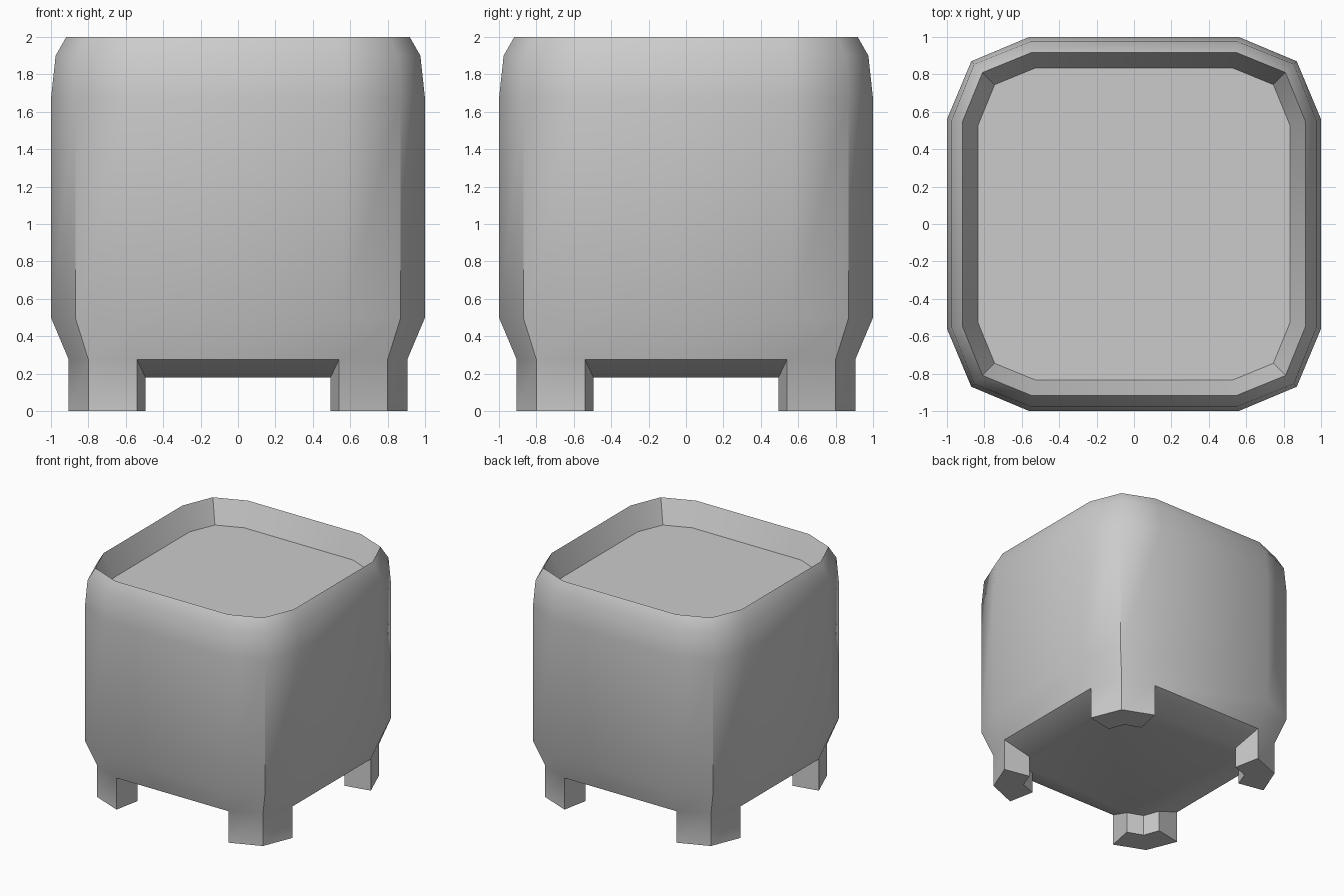
import bpy, bmesh, math

if "Cube" in bpy.data.objects:
    bpy.data.objects.remove(bpy.data.objects["Cube"])


def outline(side, corner, mid):
    """Twelve-sided rounded square, starting at the right-hand side, front end."""
    quarter = [(side, mid), (corner, corner), (mid, side)]
    pts = []
    for k in range(4):
        for x, y in quarter:
            for _ in range(k):
                x, y = -y, x
            pts.append((x, y))
    return pts


# profile rings: side distance, corner distance, half flat width, height
rings = [
    (0.68, 0.63, 0.495, 0.18),    # underside panel
    (0.905, 0.80, 0.54, 0.275),   # top of legs, outside
    (1.0, 0.87, 0.56, 0.50),
    (1.0, 0.87, 0.56, 1.67),
    (0.975, 0.855, 0.555, 1.90),
    (0.918, 0.81, 0.545, 2.0),    # rim
    (0.835, 0.745, 0.525, 1.80),  # recessed lid
]

bm = bmesh.new()
loops = [[bm.verts.new((x, y, z)) for x, y in outline(s, c, m)]
         for s, c, m, z in rings]
bm.faces.new(loops[0][::-1])
bm.faces.new(loops[-1])
leg_tops = []
for r, (lo, hi) in enumerate(zip(loops, loops[1:])):
    for i in range(12):
        j = (i + 1) % 12
        face = bm.faces.new((lo[i], lo[j], hi[j], hi[i]))
        if r == 0 and i % 3 != 2:
            leg_tops.append(face)

# legs: pull the corner strips of the underside down to the ground
new = bmesh.ops.extrude_face_region(bm, geom=leg_tops)["geom"]
for v in new:
    if isinstance(v, bmesh.types.BMVert):
        v.co.z = 0
old = [f for f in leg_tops if f.is_valid and max(v.co.z for v in f.verts) > 0.01]
if old:
    bmesh.ops.delete(bm, geom=old, context='FACES')
bmesh.ops.recalc_face_normals(bm, faces=bm.faces)

mesh = bpy.data.meshes.new("container_with_legs")
bm.to_mesh(mesh)
bm.free()
body = bpy.data.objects.new("container_with_legs", mesh)
bpy.context.collection.objects.link(body)
bpy.context.view_layer.objects.active = body
body.select_set(True)
bpy.ops.object.shade_smooth_by_angle(angle=math.radians(30))

# shoulder corners blend smoothly although the sides below are creased
for e in mesh.edges:
    a, b = (mesh.vertices[i].co for i in e.vertices)
    outside = min(abs(a.x), abs(b.x)) > 0.78
    if min(a.z, b.z) > 1.6 and abs(a.z - b.z) > 0.05 and outside:
        e.use_edge_sharp = False
